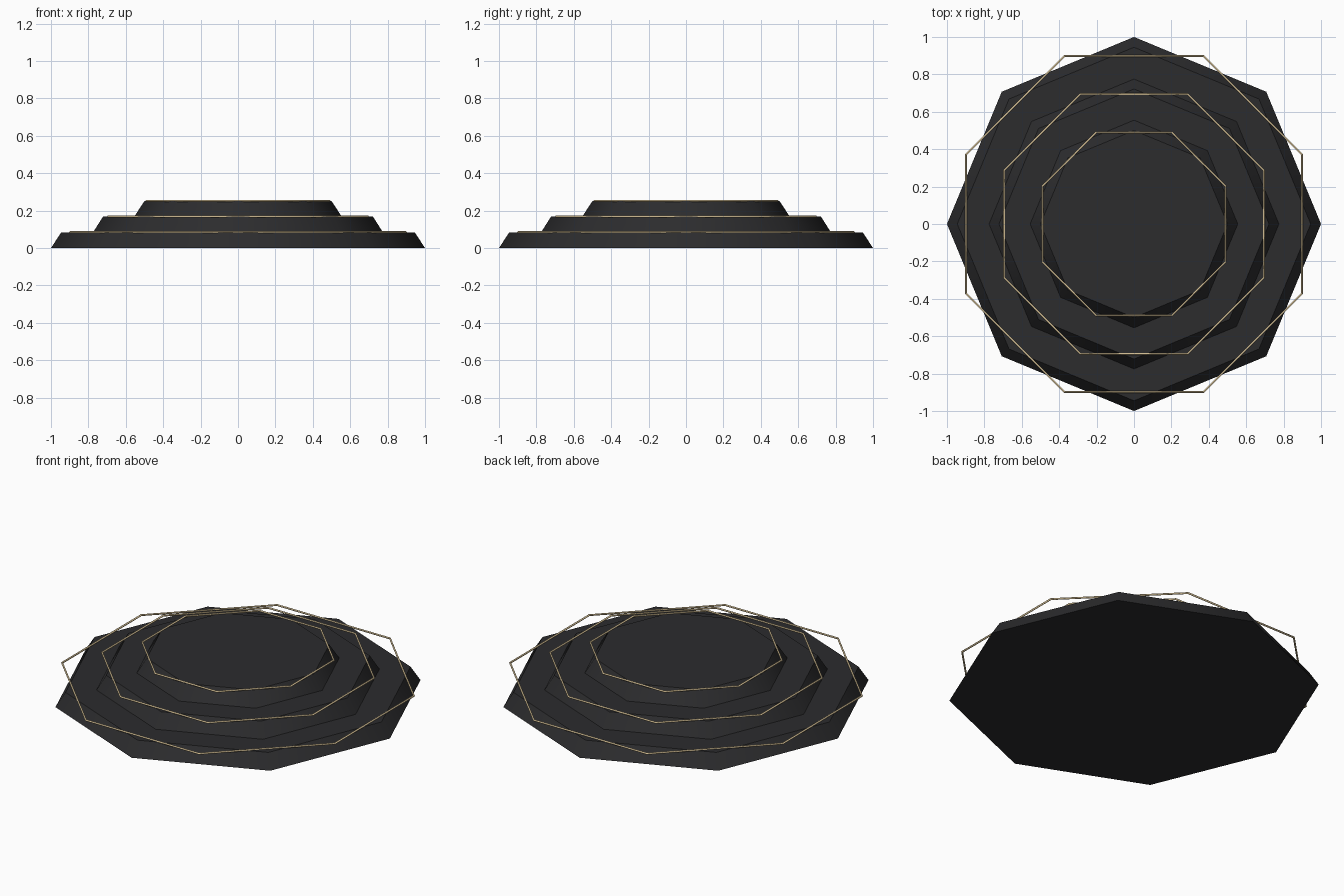
import bpy
from math import pi, cos, radians

if "Cube" in bpy.data.objects:
    bpy.data.objects.remove(bpy.data.objects["Cube"])


def material(name, rgb):
    m = bpy.data.materials.new(name)
    m.diffuse_color = (*rgb, 1)
    m.use_nodes = True
    m.node_tree.nodes["Principled BSDF"].inputs["Base Color"].default_value = m.diffuse_color
    return m


stone = material("dark_stone", (0.025, 0.025, 0.027))
brass = material("pale_brass", (0.68, 0.54, 0.31))

STEP = 0.0838
# bottom radius, top radius, half width across the flats of the trim
tiers = [(1.0, 0.945, 0.898), (0.775, 0.722, 0.694), (0.555, 0.50, 0.489)]

for i, (r_bottom, r_top, flat) in enumerate(tiers):
    # tapered octagonal step, corners on the axes
    bpy.ops.mesh.primitive_cone_add(vertices=8, radius1=r_bottom, radius2=r_top,
                                    depth=STEP, location=(0, 0, STEP * (i + 0.5)))
    tier = bpy.context.object
    tier.name = f"step_{i + 1}"
    tier.data.materials.append(stone)
    bpy.ops.object.shade_smooth_by_angle(angle=radians(50))

    # thin octagonal trim ring, flats facing the axes
    bpy.ops.mesh.primitive_torus_add(major_segments=8, minor_segments=8,
                                     major_radius=flat / cos(pi / 8), minor_radius=0.0055,
                                     location=(0, 0, STEP * (i + 1) + 0.001),
                                     rotation=(0, 0, pi / 8))
    ring = bpy.context.object
    ring.name = f"trim_ring_{i + 1}"
    ring.data.materials.append(brass)
    bpy.ops.object.shade_smooth_by_angle(angle=radians(50))
